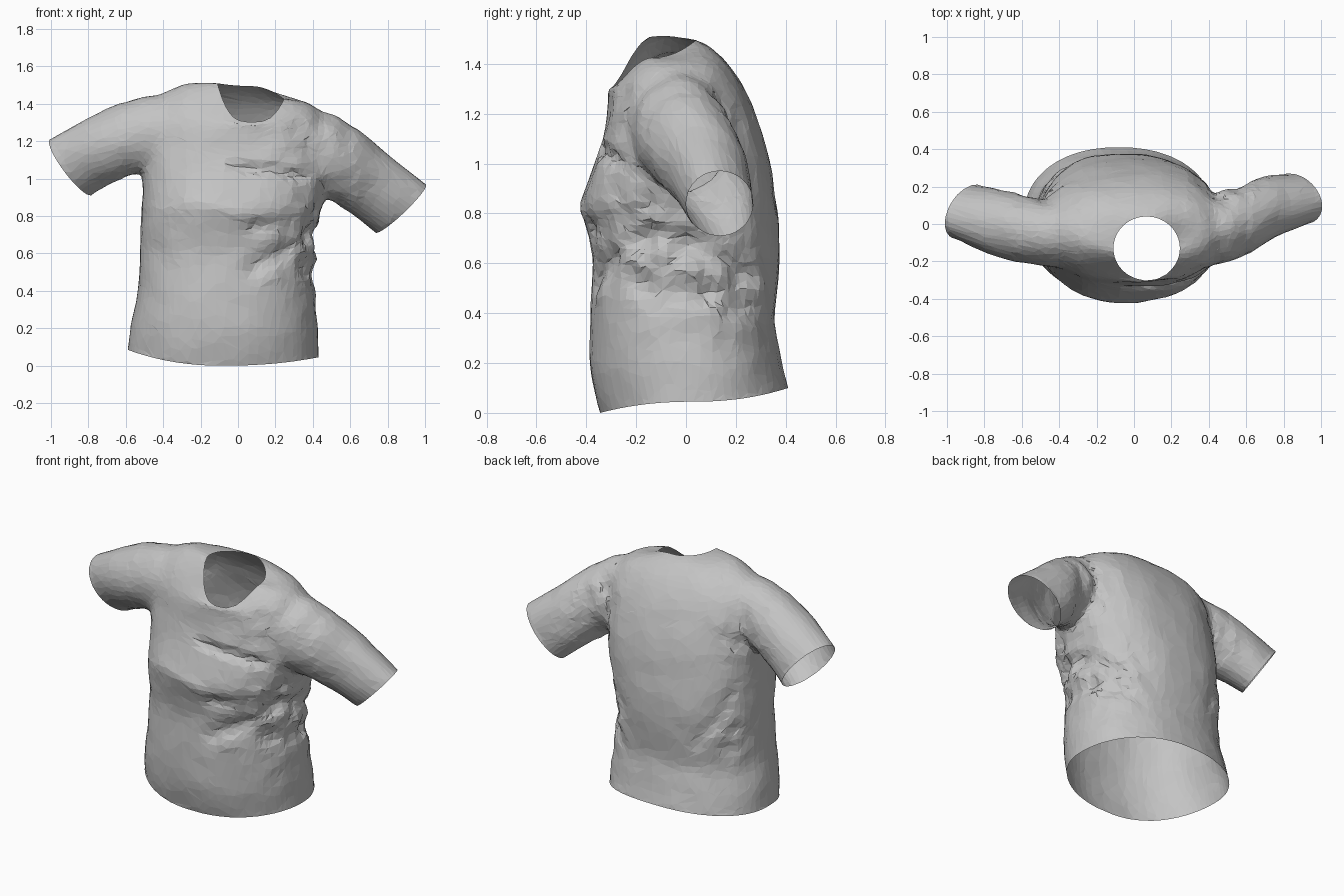
import bpy
import bmesh
import math
import random
from mathutils import Vector, noise

random.seed(4)

cube = bpy.data.objects.get("Cube")
if cube:
    bpy.data.objects.remove(cube, do_unlink=True)

fabric = bpy.data.materials.new("grey fabric")
fabric.use_nodes = True
grey = (0.55, 0.55, 0.55, 1)
fabric.diffuse_color = grey
fabric.node_tree.nodes["Principled BSDF"].inputs["Base Color"].default_value = grey


def spline(rows, steps):
    """Smoothly interpolate the measurement rows along a loft."""
    result = []
    last = len(rows) - 1
    for i in range(last):
        before, start, end, after = (rows[max(0, min(last, i + k))] for k in (-1, 0, 1, 2))
        for k in range(steps):
            t = k / steps
            row = []
            for a, b, c, d in zip(before, start, end, after):
                m, n = (c - a) / 2, (d - b) / 2
                row.append(b + m * t + (3 * (c - b) - 2 * m - n) * t ** 2
                           + (2 * (b - c) + m + n) * t ** 3)
            result.append(row)
    result.append(rows[last])
    return result


def power(value, exponent):
    return math.copysign(abs(value) ** exponent, value)


def torso_point(row, angle):
    right, left, front, back, side_y, z_right, z_left, z_front, z_back, square, scoop = row
    c, s = math.cos(angle), math.sin(angle)
    x = (left + right) / 2 + (left - right) / 2 * power(c, 2 / square)
    reach = back - side_y if s > 0 else side_y - front
    y = side_y + reach * power(s, 2 / square)
    side = abs(c) ** (2 if s > 0 else scoop)
    z = side * (z_left if c > 0 else z_right) + (1 - side) * (z_back if s > 0 else z_front)
    return Vector((x, y, z))


def sleeve_point(row, angle):
    top_x, top_z, low_x, low_z, front, back, skew = row
    c, s = math.cos(angle), math.sin(angle)
    return Vector(((top_x + low_x) / 2 + (top_x - low_x) / 2 * c + skew * s,
                   (front + back) / 2 + (back - front) / 2 * s,
                   (top_z + low_z) / 2 + (top_z - low_z) / 2 * c))


cap_centres = []


def loft(name, rows, point, sides, steps):
    """Build a closed tube; its end caps are fans that get opened later."""
    bm = bmesh.new()
    rings = [[bm.verts.new(point(row, math.tau * k / sides)) for k in range(sides)]
             for row in spline(rows, steps)]
    for a, b in zip(rings, rings[1:]):
        for k in range(sides):
            n = (k + 1) % sides
            bm.faces.new((a[k], a[n], b[n], b[k]))
    for ring in (rings[0], rings[-1]):
        centre = sum((v.co for v in ring), Vector()) / sides
        cap_centres.append(centre)
        hub = bm.verts.new(centre)
        for k in range(sides):
            bm.faces.new((ring[k], ring[(k + 1) % sides], hub))
    bmesh.ops.recalc_face_normals(bm, faces=bm.faces)
    mesh = bpy.data.meshes.new(name)
    bm.to_mesh(mesh)
    bm.free()
    obj = bpy.data.objects.new(name, mesh)
    bpy.context.collection.objects.link(obj)
    mesh.materials.append(fabric)
    return obj


# Torso from hem to neckline: right, left, front, back, side y, four heights, squareness, scoop
torso_rows = [
    (-.59, .43, -.345, .41, .03, .085, .045, 0, .10, 2.2, 2),
    (-.575, .425, -.38, .38, .02, .2, .19, .16, .23, 2.2, 2),
    (-.54, .41, -.385, .355, 0, .36, .35, .35, .37, 2.25, 2),
    (-.525, .4, -.372, .372, 0, .56, .55, .58, .56, 2.3, 2),
    (-.52, .41, -.388, .375, 0, .7, .7, .7, .72, 2.35, 2),
    (-.515, .45, -.412, .355, 0, .85, .85, .84, .87, 2.4, 2),
    (-.515, .48, -.36, .335, -.02, 1, 1, 1.02, 1.02, 2.4, 2),
    (-.52, .5, -.325, .285, -.03, 1.15, 1.14, 1.14, 1.18, 2.4, 2),
    (-.5, .49, -.315, .235, -.03, 1.32, 1.27, 1.22, 1.3, 2.3, 2),
    (-.41, .43, -.312, .17, -.04, 1.455, 1.375, 1.265, 1.4, 2.2, 2.2),
    (-.27, .335, -.31, .1, -.08, 1.505, 1.415, 1.29, 1.465, 2.1, 2.6),
    (-.11, .245, -.3, .04, -.13, 1.51, 1.425, 1.305, 1.495, 2, 3.2),
]

# Sleeves from cuff to inside the torso: top x z, bottom x z, front y, back y, skew
right_rows = [
    (-1, 1.21, -.79, .91, -.08, .21, .05),
    (-.8, 1.325, -.67, .98, -.16, .18, .03),
    (-.6, 1.415, -.54, 1.02, -.215, .15, 0),
    (-.45, 1.45, -.44, 1.03, -.23, .13, 0),
    (-.3, 1.42, -.3, 1.05, -.2, .1, 0),
]
left_rows = [
    (1, .97, .74, .71, 0, .27, -.04),
    (.8, 1.13, .62, .8, -.08, .25, -.02),
    (.63, 1.27, .51, .875, -.18, .2, 0),
    (.5, 1.35, .42, .9, -.215, .17, 0),
    (.33, 1.36, .28, .95, -.2, .13, 0),
]

shirt = loft("t_shirt", torso_rows, torso_point, 80, 6)
bpy.context.view_layer.objects.active = shirt


def apply(modifier):
    bpy.ops.object.modifier_apply(modifier=modifier.name)


# Merge the sleeves into the torso
for name, rows in (("right_sleeve", right_rows), ("left_sleeve", left_rows)):
    sleeve = loft(name, rows, sleeve_point, 40, 6)
    union = shirt.modifiers.new("union", 'BOOLEAN')
    union.operation = 'UNION'
    union.solver = 'EXACT'
    union.object = sleeve
    apply(union)
    bpy.data.objects.remove(sleeve, do_unlink=True)

# Creases: start, end, depth, width
creases = [
    ((0, -.36, 1.07), (.45, -.27, 1), .03, .03),
    ((-.35, -.4, .9), (.03, -.41, .82), -.012, .04),
    ((.1, -.38, .74), (.42, -.15, .84), .025, .045),
    ((.08, -.38, .52), (.4, -.15, .72), .025, .045),
    ((.15, -.37, .46), (.42, 0, .6), -.012, .045),
    ((.38, -.2, .52), (.4, .25, .45), .025, .045),
    ((.4, 0, .68), (.3, .33, .5), .02, .045),
    ((-.45, .2, .8), (-.3, .35, .5), .015, .04),
    ((.47, -.24, 1.25), (.44, -.26, .95), .012, .03),
    ((-.47, .15, 1.4), (-.5, .15, 1.05), .015, .03),
    ((.46, .17, 1.35), (.42, .2, .95), .015, .03),
]
# Crumpled areas: centre, radius, strength
crumples = [
    ((.36, -.15, .65), .22, .035),
    ((.36, .2, .5), .2, .035),
    ((.48, .1, 1.1), .2, .022),
    ((-.48, .1, 1.15), .17, .022),
    ((-.45, .2, .6), .2, .015),
    ((.35, -.2, 1.2), .2, .015),
]


def wrinkle(p):
    offset = .005 * noise.noise(p * 8)
    for start, end, depth, width in creases:
        a, b = Vector(start), Vector(end)
        t = max(0, min(1, (p - a).dot(b - a) / (b - a).length_squared))
        gap = (p - a.lerp(b, t)).length / width
        offset -= depth * math.exp(-gap * gap)
    for centre, radius, strength in crumples:
        gap = (p - Vector(centre)).length / radius
        offset += strength * math.exp(-gap * gap) * noise.noise(p * 11)
    return offset


# Open the neck, hem and cuffs
bm = bmesh.new()
bm.from_mesh(shirt.data)
hubs = [v for v in bm.verts if any((v.co - c).length < .0005 for c in cap_centres)]
bmesh.ops.delete(bm, geom=hubs, context='VERTS')
bmesh.ops.remove_doubles(bm, verts=bm.verts, dist=.006)
bmesh.ops.triangulate(bm, faces=bm.faces)

# Blend the shoulder seams
seams = [v for v in bm.verts if .3 < abs(v.co.x) < .62 and v.co.z > .86 and not v.is_boundary]
for _ in range(8):
    bmesh.ops.smooth_vert(bm, verts=seams, factor=.5,
                          use_axis_x=True, use_axis_y=True, use_axis_z=True)

# Fold the cloth and break up the regular weave
bm.normal_update()
moves = []
for v in bm.verts:
    if not v.is_boundary:
        slide = Vector([random.uniform(-.009, .009) for _ in range(3)])
        slide -= v.normal * slide.dot(v.normal)
        moves.append((v, slide + v.normal * wrinkle(v.co)))
for v, move in moves:
    v.co += move
bm.to_mesh(shirt.data)
bm.free()

# Uneven flat facets
decimate = shirt.modifiers.new("facets", 'DECIMATE')
decimate.ratio = .45
apply(decimate)
for face in shirt.data.polygons:
    face.use_smooth = False
